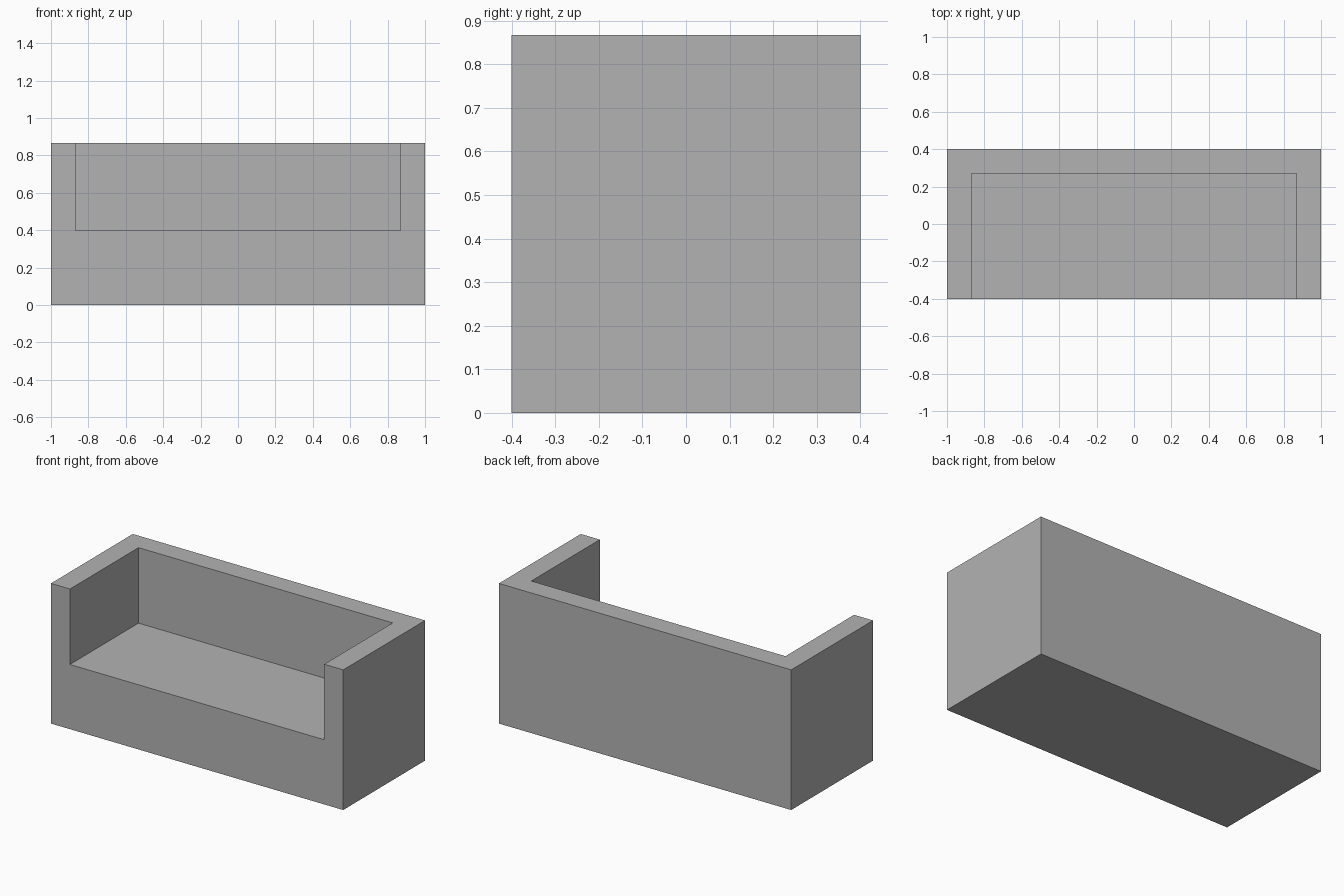
import bpy
import bmesh
from mathutils import Matrix, Vector

cube = bpy.data.objects.get("Cube")
if cube:
    bpy.data.objects.remove(cube, do_unlink=True)

WIDTH, DEPTH, HEIGHT = 2.0, 0.8, 0.867
SEAT_HEIGHT = 0.4
THICKNESS = 0.13
arm_x = WIDTH / 2 - THICKNESS
back_y = DEPTH / 2 - THICKNESS

# Plain grey upholstery
grey = bpy.data.materials.new("plain grey")
grey.use_nodes = True
colour = (0.45, 0.45, 0.45, 1)
grey.diffuse_color = colour
grey.node_tree.nodes["Principled BSDF"].inputs["Base Color"].default_value = colour

# Solid base block up to seat height
bm = bmesh.new()
size = Matrix.Diagonal((WIDTH, DEPTH, SEAT_HEIGHT, 1))
bmesh.ops.create_cube(bm, size=1, matrix=Matrix.Translation((0, 0, SEAT_HEIGHT / 2)) @ size)

# Cut lines marking the inner sides of the arms and back
for point, normal in (((-arm_x, 0, 0), (1, 0, 0)),
                      ((arm_x, 0, 0), (1, 0, 0)),
                      ((0, back_y, 0), (0, 1, 0))):
    bmesh.ops.bisect_plane(bm, geom=bm.verts[:] + bm.edges[:] + bm.faces[:],
                           plane_co=point, plane_no=normal)

# Raise the arms and back as one continuous rim
bm.normal_update()
rim = []
for face in bm.faces:
    centre = face.calc_center_median()
    if face.normal.z > 0.9 and (abs(centre.x) > arm_x or centre.y > back_y):
        rim.append(face)
raised = bmesh.ops.extrude_face_region(bm, geom=rim)["geom"]
bmesh.ops.delete(bm, geom=[f for f in rim if f.is_valid], context="FACES_ONLY")
bmesh.ops.translate(bm, vec=Vector((0, 0, HEIGHT - SEAT_HEIGHT)),
                    verts=[g for g in raised if isinstance(g, bmesh.types.BMVert)])

# Merge coplanar faces into clean flat panels
loose = [e for e in bm.edges if not e.link_faces]
bmesh.ops.delete(bm, geom=loose, context="EDGES")
bmesh.ops.dissolve_limit(bm, angle_limit=0.01, verts=bm.verts[:], edges=bm.edges[:])
bmesh.ops.recalc_face_normals(bm, faces=bm.faces[:])

mesh = bpy.data.meshes.new("sofa_body")
bm.to_mesh(mesh)
bm.free()
mesh.materials.append(grey)
sofa = bpy.data.objects.new("sofa_body", mesh)
bpy.context.collection.objects.link(sofa)
